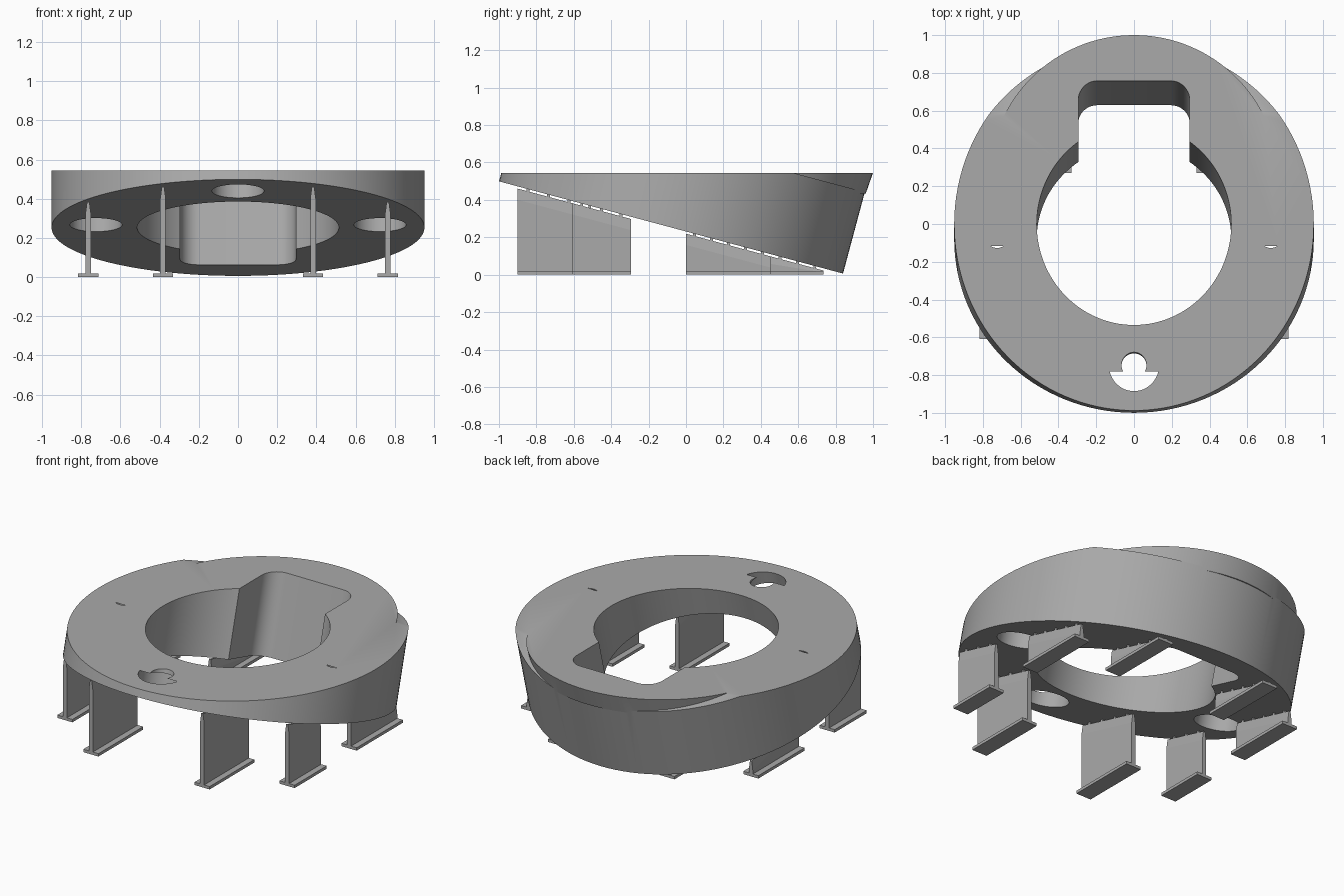
import bpy, bmesh, math
from mathutils import Matrix, Vector

if "Cube" in bpy.data.objects:
    bpy.data.objects.remove(bpy.data.objects["Cube"])

TILT = math.radians(15)
TOP = 0.545          # height of the flat top
RADIUS = 0.952       # outer radius of the ring
BODY_HEIGHT = 0.451  # ring height along its tilted axis
FRAME = Matrix.Translation((0, -0.08, 0.2525)) @ Matrix.Rotation(-TILT, 4, 'X')

grey = bpy.data.materials.new("plain grey")
grey.use_nodes = True
grey.diffuse_color = (0.4, 0.4, 0.4, 1)
grey.node_tree.nodes["Principled BSDF"].inputs["Base Color"].default_value = (0.4, 0.4, 0.4, 1)


def finish(bm, name):
    """Turn a bmesh into an object with the shared material."""
    bmesh.ops.recalc_face_normals(bm, faces=bm.faces)
    mesh = bpy.data.meshes.new(name)
    bm.to_mesh(mesh)
    bm.free()
    mesh.materials.append(grey)
    obj = bpy.data.objects.new(name, mesh)
    bpy.context.collection.objects.link(obj)
    return obj


def cylinder(name, radius, low, high, x=0, y=0, frame=FRAME, sides=64):
    bm = bmesh.new()
    bmesh.ops.create_cone(
        bm, cap_ends=True, segments=sides, radius1=radius, radius2=radius, depth=high - low,
        matrix=frame @ Matrix.Translation((x, y, (low + high) / 2)))
    return finish(bm, name)


def box(name, low, high, frame=Matrix(), corner=0):
    """Box between two corners, with optional rounded upright edges."""
    low, high = Vector(low), Vector(high)
    bm = bmesh.new()
    bmesh.ops.create_cube(bm, size=1)
    for v in bm.verts:
        v.co = (low + high) / 2 + v.co * (high - low)
    if corner:
        upright = [e for e in bm.edges
                   if abs(e.verts[0].co.z - e.verts[1].co.z) > 0.01]
        bmesh.ops.bevel(bm, geom=upright, offset=corner, segments=10,
                        profile=0.5, affect='EDGES')
    bm.transform(frame)
    return finish(bm, name)


def combine(target, tool, operation):
    """Apply one boolean and discard the tool."""
    tool.hide_render = True
    mod = target.modifiers.new("cut", 'BOOLEAN')
    mod.operation, mod.solver, mod.object = operation, 'EXACT', tool
    bpy.context.view_layer.objects.active = target
    bpy.ops.object.modifier_apply(modifier=mod.name)
    bpy.data.objects.remove(tool)


# Tilted ring body with the leaning raised section at the back
body = cylinder("tilted_ring", RADIUS, 0, BODY_HEIGHT, sides=128)
lean = Matrix.Identity(4)
lean[1][2] = 0.35
lean[1][3] = 0.232 - 0.35 * TOP
raised = cylinder("raised_back", 0.768, 0.435, 0.7, frame=lean, sides=128)
combine(body, raised, 'UNION')
combine(body, box("top_trim", (-2, -2, TOP), (2, 2, 2)), 'DIFFERENCE')

# Central opening and the rounded slot behind it
combine(body, cylinder("opening", 0.515, -0.3, 1, sides=128), 'DIFFERENCE')
combine(body, box("slot", (-0.295, 0, -0.3), (0.295, 0.734, 1), FRAME, 0.1), 'DIFFERENCE')

# Stepped fixing holes from below: wide bore plus narrow pilot
for x, y, depth in ((0, -0.72, 0.6), (0.725, -0.055, 0.273), (-0.725, -0.055, 0.273)):
    combine(body, cylinder("bore", 0.133, -0.2, 0.101, x, y), 'DIFFERENCE')
    combine(body, cylinder("pilot", 0.066, -0.1, depth, x, y), 'DIFFERENCE')

bpy.ops.object.select_all(action='DESELECT')
body.select_set(True)
bpy.context.view_layer.objects.active = body
bpy.ops.object.shade_smooth_by_angle(angle=math.radians(25))


def underside(y):
    return 0.2525 - math.tan(TILT) * (y + 0.08)


def fin(name, x, start, end):
    """Upright web with a narrowed top edge just below the ring."""
    half, tip, gap, taper = 0.014, 0.006, 0.012, 0.06
    bm = bmesh.new()
    ends = []
    for y in (start, end):
        top = underside(y) - gap
        shoulder = max(top - taper, 0.012)
        outline = ((-half, 0.01), (half, 0.01), (half, shoulder),
                   (tip, top), (-tip, top), (-half, shoulder))
        ends.append([bm.verts.new((x + dx, y, z)) for dx, z in outline])
    a, b = ends
    bm.faces.new(a)
    bm.faces.new(b)
    for i in range(len(a)):
        j = (i + 1) % len(a)
        bm.faces.new((a[i], a[j], b[j], b[i]))
    # Small contact teeth along the top edge
    count = max(2, round((end - start) / 0.1))
    for i in range(count):
        y = start + (i + 0.5) * (end - start) / count
        bmesh.ops.create_cube(bm, size=1, matrix=Matrix.Translation(
            (x, y, underside(y) - gap / 2)) @ Matrix.Diagonal((0.01, 0.015, 0.018, 1)))
    return finish(bm, name)


# T-shaped supports, mirrored left and right
supports = (("front_inner", 0.383, -0.9, -0.46), ("front_outer", 0.765, -0.61, -0.295),
            ("back_inner", 0.383, 0.27, 0.735), ("back_outer", 0.765, 0, 0.455))
for label, x, start, end in supports:
    for side, sign in (("left", 1), ("right", -1)):
        cx = x * sign
        fin(f"{label}_{side}_fin", cx, start, end)
        box(f"{label}_{side}_foot", (cx - 0.052, start, 0), (cx + 0.052, end, 0.018))
